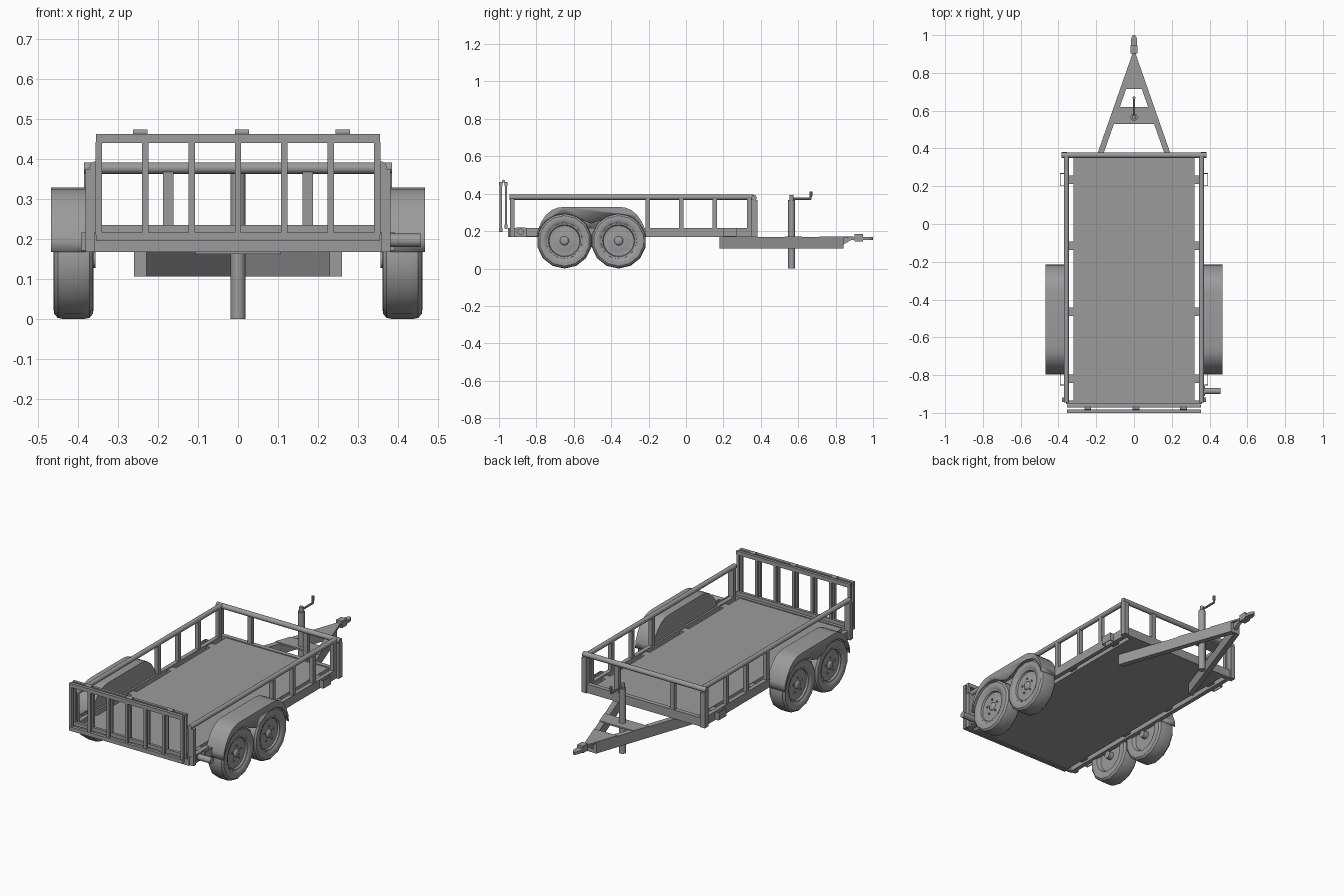
import bpy, bmesh
from math import sin, cos, pi, radians
from mathutils import Vector

if "Cube" in bpy.data.objects:
    bpy.data.objects.remove(bpy.data.objects["Cube"])

# Dark grey paint shared by every part
paint = bpy.data.materials.new("dark_grey")
paint.diffuse_color = (.18, .18, .18, 1)
paint.use_nodes = True
paint.node_tree.nodes["Principled BSDF"].inputs["Base Color"].default_value = paint.diffuse_color
paint.diffuse_color = (.33, .33, .33, 1)
paint.use_nodes = True
paint.node_tree.nodes["Principled BSDF"].inputs["Base Color"].default_value = paint.diffuse_color


def mesh_object(name, verts, faces, smooth=False):
    me = bpy.data.meshes.new(name)
    me.from_pydata(verts, [], faces)
    me.materials.append(paint)
    bm = bmesh.new()
    bm.from_mesh(me)
    bmesh.ops.remove_doubles(bm, verts=bm.verts, dist=1e-5)
    bmesh.ops.recalc_face_normals(bm, faces=bm.faces)
    bm.to_mesh(me)
    bm.free()
    ob = bpy.data.objects.new(name, me)
    bpy.context.collection.objects.link(ob)
    if smooth:
        bpy.ops.object.select_all(action='DESELECT')
        ob.select_set(True)
        bpy.context.view_layer.objects.active = ob
        bpy.ops.object.shade_smooth_by_angle(angle=radians(35))
    return ob


def prism(name, poly, to3d, a, b):
    """Extrude a 2D polygon from depth a to depth b."""
    n = len(poly)
    verts = [to3d(p, q, d) for d in (a, b) for p, q in poly]
    faces = [list(range(n)), list(range(n, 2 * n))]
    faces += [[i, (i + 1) % n, n + (i + 1) % n, n + i] for i in range(n)]
    return mesh_object(name, verts, faces)


def flat(name, poly, z0, z1):
    return prism(name, poly, lambda x, y, z: (x, y, z), z0, z1)


def box(name, x0, x1, y0, y1, z0, z1):
    return flat(name, [(x0, y0), (x1, y0), (x1, y1), (x0, y1)], z0, z1)


def rod(name, a, b, r, n=16):
    a, b = Vector(a), Vector(b)
    rot = (b - a).to_track_quat('Z', 'Y')
    ring = [rot @ Vector((r * cos(2 * pi * i / n), r * sin(2 * pi * i / n), 0)) for i in range(n)]
    faces = [list(range(n)), list(range(n, 2 * n))]
    faces += [[i, (i + 1) % n, n + (i + 1) % n, n + i] for i in range(n)]
    return mesh_object(name, [e + v for e in (a, b) for v in ring], faces, True)


def lathe(name, prof, s, cy, cz, n):
    """Revolve (radius, x) points about a sideways axle."""
    verts = [(s * x, cy + r * sin(2 * pi * i / n), cz + r * cos(2 * pi * i / n))
             for i in range(n) for r, x in prof]
    m = len(prof)
    faces = [[i * m + j, i * m + j + 1, (i + 1) % n * m + j + 1, (i + 1) % n * m + j]
             for i in range(n) for j in range(m - 1)]
    return mesh_object(name, verts, faces, True)


# Bed: deck, sills at both ends
box("deck", -.32, .32, -.94, .35, .17, .212)
box("front_sill", -.372, .372, .35, .375, .168, .217)
box("rear_sill", -.36, .36, -.952, -.935, .168, .217)
rod("front_rail", (-.385, .364, .378), (.385, .364, .378), .0145)
for s in (-1, 1):
    box("front_post", s * .161, s * .188, .352, .374, .217, .368)

TYRE = [(.085, .385), (.095, .366), (.118, .361), (.135, .363), (.145, .372), (.148, .388),
        (.148, .435), (.145, .451), (.135, .46), (.118, .462), (.101, .458), (.095, .452)]
RIM = [(0, .357), (.02, .357), (.022, .385), (.085, .385), (.095, .37), (.099, .45), (.095, .454),
       (.086, .452), (.082, .442), (.06, .44), (.05, .443), (.024, .443), (.02, .45), (.014, .453), (0, .453)]
CZ, MID = .148, -.505

# Fender side profile: half outline and the arch cut around one wheel
half = [(.29, .168), (.286, .205), (.267, .25), (.243, .285), (.212, .311), (.18, .324), (.145, .328)]
outline = [(MID + u, z) for u, z in half] + [(MID - u, z) for u, z in reversed(half)]
arch = [(.145 + .143 * cos(radians(a)), CZ + .143 * sin(radians(a))) for a in range(8, 131, 12)]
arch_full = [(MID + u, z) for u, z in arch] + [(MID, .24)] + [(MID - u, z) for u, z in reversed(arch)]


def edge(y):
    """Outer half-width of the A-frame at y."""
    return .35 * (.925 - y)


for s in (-1, 1):
    # Side frame: sill, tube rail and uprights
    box("side_sill", s * .346, s * .37, -.945, .36, .168, .217)
    rod("side_rail", (s * .358, -.945, .381), (s * .358, .362, .381), .0135)
    box("front_corner_post", s * .356, s * .385, .35, .382, .168, .365)
    box("rear_corner_post", s * .346, s * .382, -.942, -.918, .168, .375)
    for y in (-.205, -.025, .155, .338):
        box("side_post", s * .347, s * .369, y - .012, y + .012, .21, .378)

    # Links between deck and sill
    for y in (.235, -.115, -.465, -.82):
        box("deck_bracket", s * .318, s * .35, y - .023, y + .023, .18, .21)

    # Open stake pockets on the outside of the sill
    for y in (.235, -.82):
        box("pocket_face", s * .389, s * .393, y - .033, y + .033, .172, .217)
        for e in (-1, 1):
            box("pocket_cheek", s * .37, s * .391, y + e * .033 - .002, y + e * .033 + .002, .172, .217)

    # Tandem fender: curved top, inner wall, arched outer skirt
    n = len(outline)
    k = len(arch_full)
    verts = [(s * x, y, z) for x in (.358, .466) for y, z in outline]
    verts += [(s * .466, y, z) for y, z in arch_full]
    faces = [[i, i + 1, n + i + 1, n + i] for i in range(n - 1)]
    faces += [list(range(n)), list(range(n, 2 * n)) + list(reversed(range(2 * n, 2 * n + k)))]
    fender = mesh_object("fender", verts, faces, True)
    mod = fender.modifiers.new("thickness", 'SOLIDIFY')
    mod.thickness = .004
    mod.offset = 0

    # Wheels with rims and lug nuts
    for cy in (MID - .145, MID + .145):
        lathe("tyre", TYRE, s, cy, CZ, 14)
        lathe("rim", RIM, s, cy, CZ, 24)
        for i in range(5):
            a = 2 * pi * i / 5
            y, z = cy + .042 * sin(a), CZ + .042 * cos(a)
            rod("lug_nut", (s * .438, y, z), (s * .449, y, z), .005, 6)

    # A-frame tongue beam running under the deck
    flat("tongue_beam", [(s * edge(.18), .18), (s * (edge(.18) - .032), .18),
                         (0, .833), (0, .842), (s * edge(.842), .842)], .107, .168)

# Tongue plates
for name, y0, y1 in (("jack_plate", .53, .62), ("coupler_plate", .715, .895)):
    flat(name, [(-edge(y0), y0), (edge(y0), y0), (edge(y1), y1), (-edge(y1), y1)], .163, .172)

# Coupler: tapering neck, rounded nose and latch
prism("coupler_neck", [(.835, .125), (.885, .153), (.99, .155), (.99, .167), (.94, .17), (.835, .168)],
      lambda y, z, x: (x, y, z), -.011, .011)
flat("coupler_nose", [(-.017, .94), (.017, .94), (.017, .975), (.012, .99), (.004, 1), (-.004, 1),
                      (-.012, .99), (-.017, .975)], .153, .169)
box("coupler_latch", -.018, .018, .902, .945, .145, .184)

# Jack with crank handle
rod("jack_tube", (0, .565, 0), (0, .565, .365), .0185)
rod("jack_cap", (0, .565, .36), (0, .565, .392), .011)
rod("crank_arm", (0, .565, .373), (0, .668, .373), .006, 10)
rod("crank_riser", (0, .665, .37), (0, .668, .392), .006, 10)
rod("crank_grip", (0, .668, .388), (0, .668, .412), .008, 10)

# Folding tailgate: two matching leaves and three hinges
for y0, y1, zb in ((-1, -.982, .195), (-.971, -.955, .215)):
    box("gate_top_bar", -.355, .355, y0, y1, .441, .463)
    box("gate_bottom_bar", -.355, .355, y0, y1, zb, .217 if zb < .2 else .235)
    for i in range(-3, 4):
        x = i * .116
        box("gate_bar", x - .008, x + .008, y0 + .002, y1 - .002, .21, .443)
for x in (-.245, .01, .262):
    rod("gate_hinge", (x - .018, -.976, .467), (x + .018, -.976, .467), .008, 12)

# Rear gate pivot on the right side only
rod("gate_pivot", (.37, -.884, .197), (.457, -.884, .197), .017)
box("pivot_plate", .368, .377, -.91, -.858, .175, .22)
